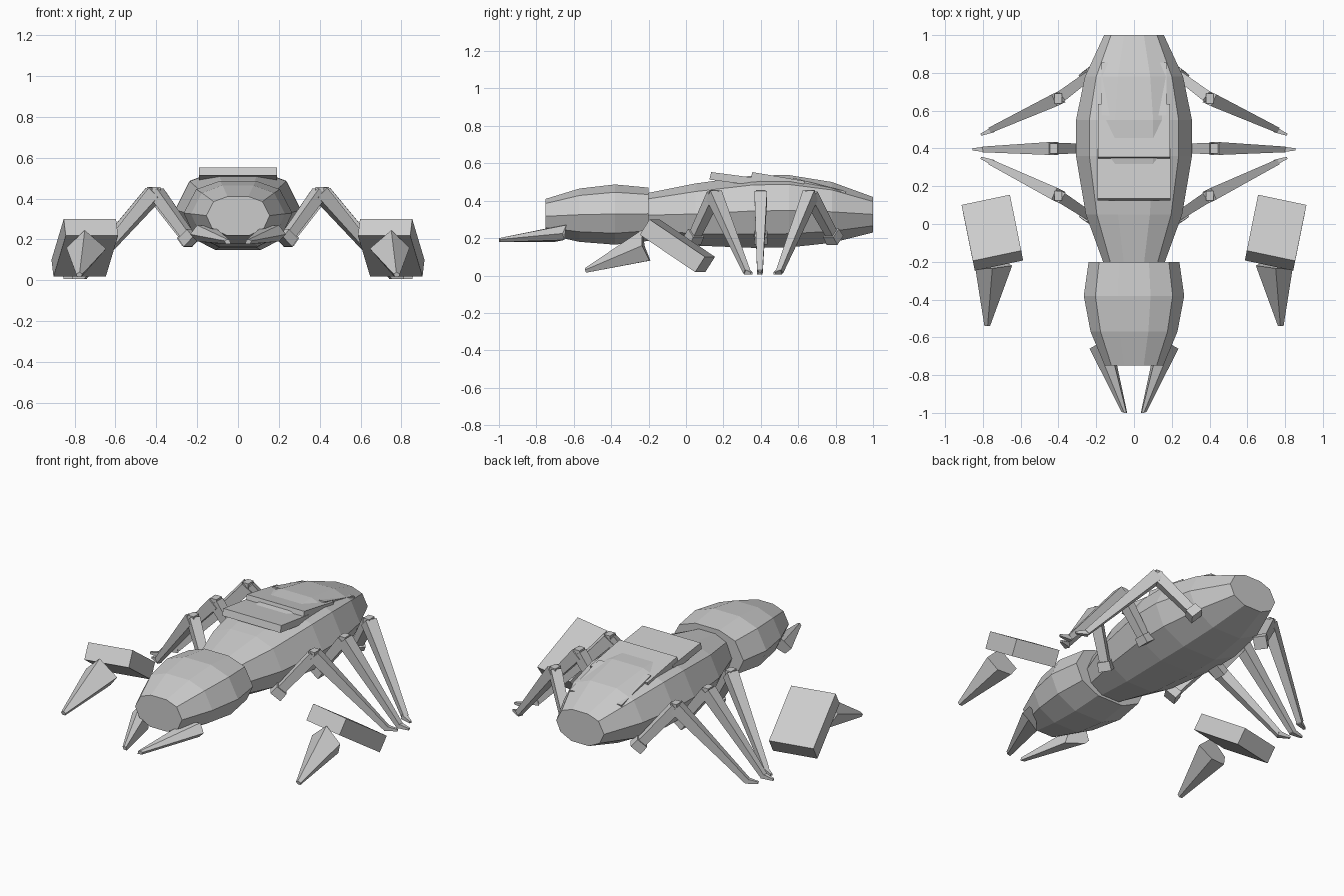
import bpy, bmesh
from mathutils import Vector

if "Cube" in bpy.data.objects:
    bpy.data.objects.remove(bpy.data.objects["Cube"], do_unlink=True)

grey = bpy.data.materials.new("plain grey")
grey.use_nodes = True
GREY = (0.6, 0.6, 0.6, 1)
grey.diffuse_color = GREY
grey.node_tree.nodes["Principled BSDF"].inputs["Base Color"].default_value = GREY


def loft(name, rings):
    """Skin a list of equal-length rings, with caps at both ends."""
    bm = bmesh.new()
    loops = [[bm.verts.new(p) for p in ring] for ring in rings]
    n = len(loops[0])
    for a, b in zip(loops, loops[1:]):
        for i in range(n):
            j = (i + 1) % n
            bm.faces.new((a[i], a[j], b[j], b[i]))
    bm.faces.new(loops[0])
    bm.faces.new(loops[-1])
    bmesh.ops.recalc_face_normals(bm, faces=bm.faces)
    mesh = bpy.data.meshes.new(name)
    bm.to_mesh(mesh)
    bm.free()
    mesh.materials.append(grey)
    obj = bpy.data.objects.new(name, mesh)
    bpy.context.collection.objects.link(obj)
    return obj


def square(p, axis, half):
    """Square ring around p, across the given axis."""
    side = axis.cross(Vector((0, 0, 1))).normalized() * half
    up = side.cross(axis).normalized() * half
    return [p + side + up, p - side + up, p - side - up, p + side - up]


def bar(name, p0, p1, half0, half1):
    p0, p1 = Vector(p0), Vector(p1)
    d = (p1 - p0).normalized()
    return loft(name, [square(p0, d, half0), square(p1, d, half1)])


# Body section: half profile as fractions of half width and half height
HALF = [(0.33, 1), (0.77, 0.74), (1, 0.02), (0.82, -0.62), (0.36, -1)]
SECTION = HALF + [(-x, z) for x, z in reversed(HALF)]


def body(name, stations):
    rings = []
    for y, w, top, bottom in stations:
        mid, h = (top + bottom) / 2, (top - bottom) / 2
        rings.append([(w * u, y, mid + h * v) for u, v in SECTION])
    return loft(name, rings)


# Two body segments: (y, half width, top, bottom)
body("abdomen", [(-0.21, 0.16, 0.44, 0.20), (0.05, 0.255, 0.492, 0.16),
                 (0.36, 0.307, 0.535, 0.148), (0.55, 0.307, 0.537, 0.15),
                 (0.78, 0.26, 0.50, 0.175), (1.0, 0.158, 0.42, 0.23)])
body("head", [(-0.2, 0.24, 0.47, 0.185), (-0.38, 0.266, 0.487, 0.165),
              (-0.57, 0.23, 0.465, 0.18), (-0.75, 0.155, 0.41, 0.22)])

# Overlapping plates on the back, sloping down to the rear
for name, half, y0, z0, y1, z1 in [("front_plate", 0.192, 0.135, 0.553, 0.40, 0.518),
                                   ("middle_plate", 0.19, 0.355, 0.553, 0.635, 0.505),
                                   ("rear_plate", 0.172, 0.575, 0.522, 0.855, 0.45)]:
    loft(name, [[(x, y0, z0), (x, y1, z1), (x, y1 - 0.01, z1 - 0.04),
                 (x, y0 - 0.01, z0 - 0.04)] for x in (-half, half)])

# Legs: hip, knee, ankle, toe
LEGS = {
    "front_leg": [(0.24, 0.045, 0.21), (0.40, 0.15, 0.43), (0.755, 0.325, 0.02), (0.81, 0.35, 0.012)],
    "middle_leg": [(0.26, 0.40, 0.21), (0.425, 0.40, 0.43), (0.79, 0.395, 0.02), (0.855, 0.395, 0.012)],
    "rear_leg": [(0.24, 0.785, 0.21), (0.40, 0.665, 0.43), (0.755, 0.50, 0.02), (0.81, 0.473, 0.012)],
}
for s, tag in ((1, "left"), (-1, "right")):
    for name, pts in LEGS.items():
        hip, knee, ankle, toe = [Vector((s * x, y, z)) for x, y, z in pts]
        bar(f"{tag}_{name}_hip", hip - (knee - hip) * 0.1, hip + (knee - hip) * 0.08, 0.036, 0.034)
        bar(f"{tag}_{name}_upper", hip, knee, 0.024, 0.03)
        bar(f"{tag}_{name}_knee", knee - Vector((s * 0.02, 0, 0)),
            knee + Vector((s * 0.02, 0, 0)), 0.026, 0.026)
        bar(f"{tag}_{name}_lower", knee, ankle, 0.034, 0.015)
        bar(f"{tag}_{name}_toe", ankle - Vector((s * 0.01, 0, 0)), toe, 0.015, 0.006)

    # Mandible tapering forwards and inwards
    base = [(0.12, -0.68, 0.265), (0.20, -0.64, 0.27), (0.235, -0.66, 0.225),
            (0.20, -0.65, 0.19), (0.10, -0.70, 0.18)]
    tip = [(0.04, -1, 0.197), (0.052, -1, 0.20), (0.066, -0.995, 0.193),
           (0.06, -0.995, 0.178), (0.036, -1, 0.178)]
    loft(f"{tag}_mandible", [[(s * x, y, z) for x, y, z in r] for r in (base, tip)])

    # Claw block, tilted down towards the rear
    across = Vector((0.128, -0.027, 0))
    drop = Vector((-0.01, -0.052, -0.082))
    ends = []
    for c in (Vector((0.725, -0.168, 0.30)), Vector((0.785, 0.128, 0.10))):
        ring = [c - across, c + across, c + across + drop, c - across + drop]
        ends.append([(s * p.x, p.y, p.z) for p in ring])
    loft(f"{tag}_claw_block", ends)

    # Claw spike pointing forwards and down
    base = [(0.75, -0.235, 0.245), (0.84, -0.235, 0.16), (0.80, -0.195, 0.08),
            (0.71, -0.19, 0.08), (0.645, -0.22, 0.155)]
    tip = [(0.775, -0.54, 0.04), (0.792, -0.54, 0.03), (0.787, -0.535, 0.015),
           (0.768, -0.535, 0.015), (0.762, -0.54, 0.03)]
    loft(f"{tag}_claw_spike", [[(s * x, y, z) for x, y, z in r] for r in (base, tip)])
